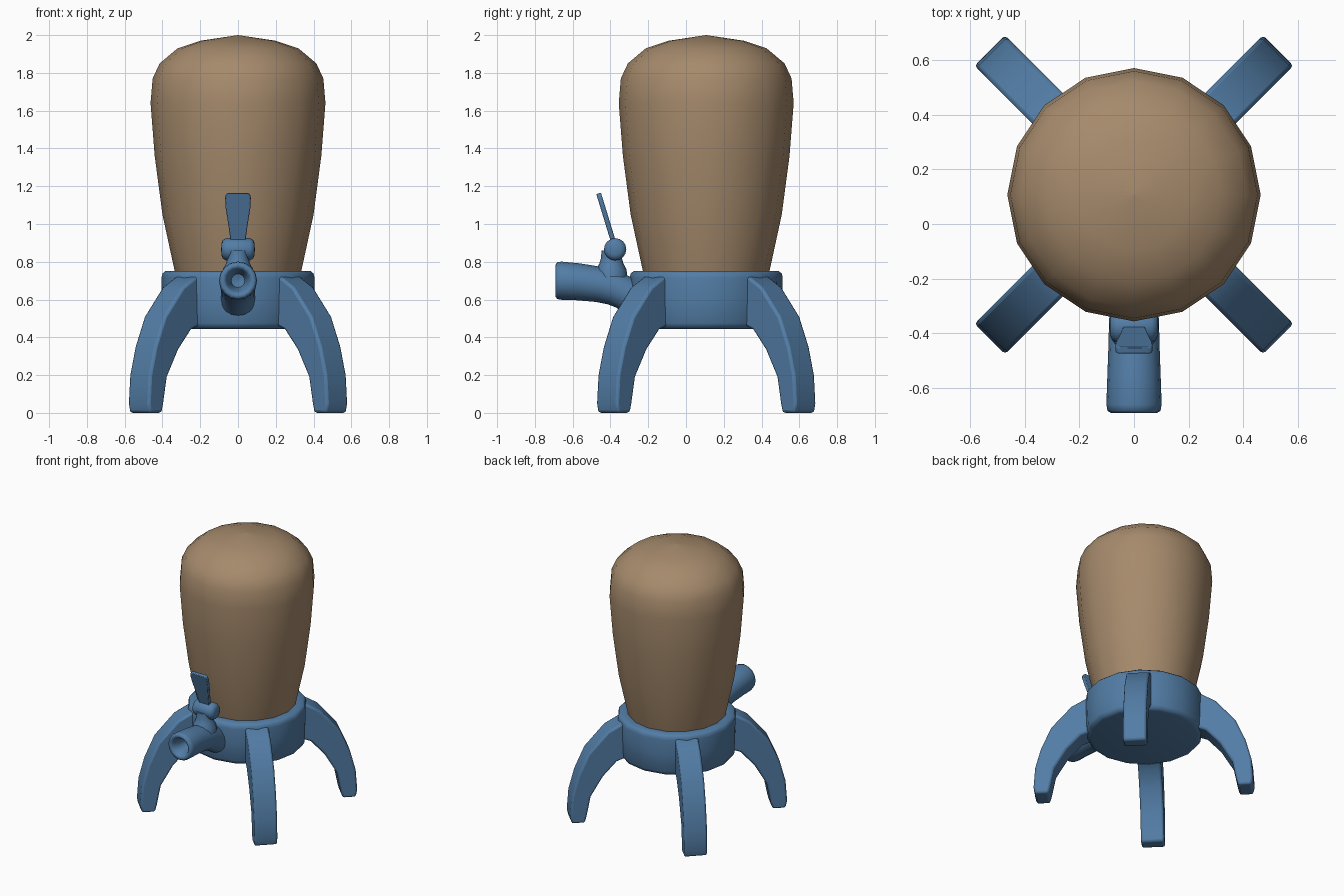
import bpy, bmesh
from math import cos, sin, pi, radians
from mathutils import Matrix, Vector

if "Cube" in bpy.data.objects:
    bpy.data.objects.remove(bpy.data.objects["Cube"])

CY = 0.107  # y of the vessel axis


def material(name, rgb):
    m = bpy.data.materials.new(name)
    m.diffuse_color = (*rgb, 1)
    m.use_nodes = True
    m.node_tree.nodes["Principled BSDF"].inputs["Base Color"].default_value = m.diffuse_color
    return m


BROWN = material("brown", (0.38, 0.255, 0.15))
BLUE = material("blue", (0.085, 0.205, 0.38))


def finish(name, bm, mat, bevel=0, angle=40):
    bmesh.ops.remove_doubles(bm, verts=bm.verts, dist=1e-5)
    bmesh.ops.recalc_face_normals(bm, faces=bm.faces)
    me = bpy.data.meshes.new(name)
    bm.to_mesh(me)
    bm.free()
    ob = bpy.data.objects.new(name, me)
    bpy.context.collection.objects.link(ob)
    me.materials.append(mat)
    bpy.ops.object.select_all(action='DESELECT')
    ob.select_set(True)
    bpy.context.view_layer.objects.active = ob
    bpy.ops.object.shade_smooth_by_angle(angle=radians(angle))
    if bevel:
        b = ob.modifiers.new("bevel", 'BEVEL')
        b.width, b.segments, b.limit_method = bevel, 2, 'ANGLE'
        b.angle_limit = radians(40)
    return ob


def skin(rings, bm):
    """Join equal-length vertex rings with quads and cap both ends."""
    vs = [[bm.verts.new(p) for p in r] for r in rings]
    n = len(vs[0])
    for a, b in zip(vs, vs[1:]):
        for i in range(n):
            j = (i + 1) % n
            bm.faces.new((a[i], a[j], b[j], b[i]))
    bm.faces.new(vs[0])
    bm.faces.new(vs[-1])


def lathe(name, profile, mat, segs=16, matrix=Matrix(), angle=40):
    """Revolve (radius, z) pairs about z, then place with matrix."""
    bm = bmesh.new()
    skin([[matrix @ Vector((r * cos(2 * pi * i / segs), r * sin(2 * pi * i / segs), z))
           for i in range(segs)] for r, z in profile], bm)
    return finish(name, bm, mat, angle=angle)


axis = Matrix.Translation((0, CY, 0))

# Vessel
lathe("vessel", [(0.31, 0.66), (0.335, 0.75), (0.40, 1.05), (0.441, 1.36), (0.463, 1.64),
                 (0.452, 1.77), (0.415, 1.85), (0.32, 1.93), (0.2, 1.97), (0.001, 2.0)],
      BROWN, matrix=axis)

# Base drum with softened rims
lathe("base_drum", [(0.001, 0.445), (0.36, 0.445), (0.385, 0.452), (0.398, 0.475), (0.403, 0.6),
                    (0.405, 0.715), (0.40, 0.738), (0.385, 0.75), (0.335, 0.75), (0.001, 0.74)],
      BLUE, matrix=axis, angle=50)

# Four curved legs on the diagonals
outer = [(0.33, 0.725), (0.395, 0.72), (0.49, 0.665), (0.625, 0.51), (0.695, 0.35),
         (0.735, 0.2), (0.746, 0.05), (0.735, 0.0)]
inner = [(0.645, 0.0), (0.632, 0.05), (0.605, 0.19), (0.52, 0.335), (0.425, 0.44), (0.33, 0.475)]
for k, name in enumerate(("back_right", "back_left", "front_left", "front_right")):
    turn = axis @ Matrix.Rotation(pi / 4 + k * pi / 2, 4, 'Z')
    bm = bmesh.new()
    skin([[turn @ Vector((r, s, z)) for r, z in outer + inner] for s in (-0.079, 0.079)], bm)
    finish("leg_" + name, bm, BLUE, bevel=0.014)

# Spout: hollow mouth, barrel, then a downward bend into the drum (y, z, radius, tilt)
spout = [(-0.55, 0.70, 0.001, 0), (-0.56, 0.70, 0.036, 0), (-0.63, 0.70, 0.048, 0),
         (-0.675, 0.70, 0.062, 0), (-0.688, 0.70, 0.072, 0), (-0.69, 0.70, 0.085, 0),
         (-0.683, 0.70, 0.097, 0), (-0.66, 0.70, 0.101, 0), (-0.57, 0.694, 0.098, 3),
         (-0.46, 0.68, 0.094, 10), (-0.385, 0.662, 0.092, 20), (-0.33, 0.638, 0.09, 30),
         (-0.25, 0.59, 0.09, 34)]
bm = bmesh.new()
rings = []
for y, z, r, tilt in spout:
    t = radians(tilt)
    rings.append([(r * cos(a), y + r * sin(a) * sin(t), z + r * sin(a) * cos(t))
                  for a in (2 * pi * i / 16 for i in range(16))])
skin(rings, bm)
finish("spout", bm, BLUE, angle=50)

# Valve stem flaring into the spout
lathe("valve_stem", [(0.085, 0.72), (0.08, 0.76), (0.064, 0.79), (0.055, 0.82), (0.052, 0.86)],
      BLUE, matrix=Matrix.Translation((0, -0.395, 0)))

# Valve knob lying across x
lathe("valve_knob", [(0.001, -0.089), (0.03, -0.088), (0.048, -0.081), (0.059, -0.064),
                     (0.059, 0.064), (0.048, 0.081), (0.03, 0.088), (0.001, 0.089)],
      BLUE, matrix=Matrix.Translation((0, -0.375, 0.866)) @ Matrix.Rotation(pi / 2, 4, 'Y'))

# Flared handle paddle leaning forward
half = [(0.037, 0.0), (0.05, 0.1), (0.065, 0.2), (0.068, 0.25), (0.064, 0.272), (0.052, 0.279)]
outline = half + [(-x, z) for x, z in reversed(half)]
place = Matrix.Translation((0, -0.381, 0.895)) @ Matrix.Rotation(radians(17), 4, 'X')
bm = bmesh.new()
skin([[place @ Vector((x, y, z)) for x, z in outline] for y in (-0.013, 0.013)], bm)
finish("tap_handle", bm, BLUE, bevel=0.004)
